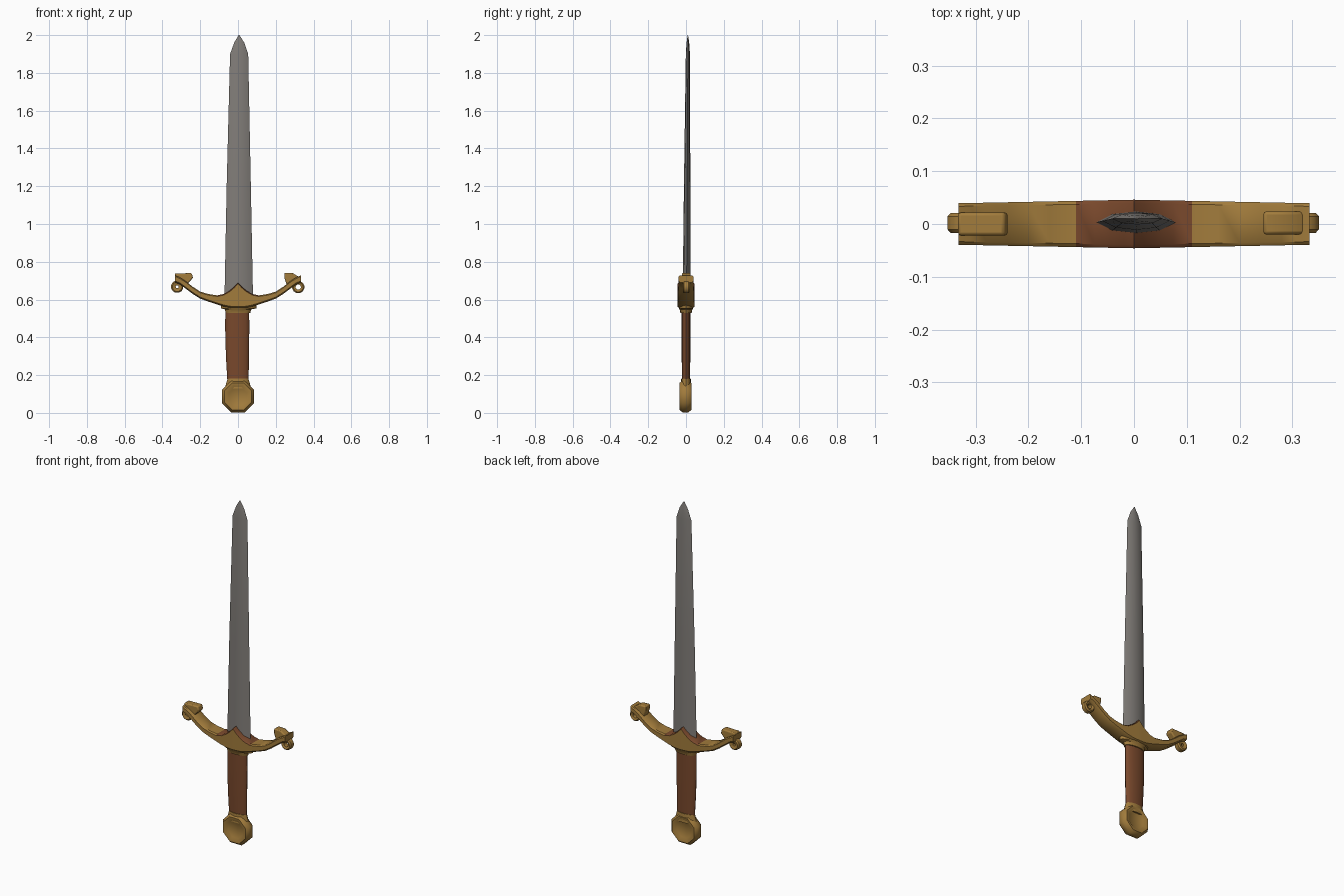
import bpy, bmesh, math
from math import cos, sin, pi

cube = bpy.data.objects.get("Cube")
if cube:
    bpy.data.objects.remove(cube, do_unlink=True)


def material(name, rgb):
    m = bpy.data.materials.new(name)
    m.use_nodes = True
    m.diffuse_color = (*rgb, 1)
    m.node_tree.nodes["Principled BSDF"].inputs["Base Color"].default_value = (*rgb, 1)
    return m


gold = material("aged gold", (0.36, 0.20, 0.045))
leather = material("brown leather", (0.19, 0.065, 0.025))
steel = material("grey steel", (0.22, 0.205, 0.19))


def finish(name, bm, mats, bevel=0, angle=35, rule=None):
    bmesh.ops.recalc_face_normals(bm, faces=bm.faces)
    bm.normal_update()
    if rule:
        for f in bm.faces:
            f.material_index = int(rule(f))
    mesh = bpy.data.meshes.new(name)
    bm.to_mesh(mesh)
    bm.free()
    ob = bpy.data.objects.new(name, mesh)
    bpy.context.collection.objects.link(ob)
    for m in mats:
        mesh.materials.append(m)
    if bevel:
        mod = ob.modifiers.new("soft edges", "BEVEL")
        mod.width, mod.segments, mod.limit_method = bevel, 2, "ANGLE"
    bpy.ops.object.select_all(action="DESELECT")
    ob.select_set(True)
    bpy.context.view_layer.objects.active = ob
    bpy.ops.object.shade_smooth_by_angle(angle=math.radians(angle))
    return ob


def loft(name, rings, mats, cyclic=False, **kw):
    """Skin a list of equal closed rings; cap the ends unless cyclic."""
    bm = bmesh.new()
    vs = [[bm.verts.new(p) for p in ring] for ring in rings]
    n = len(vs[0])
    for a, b in zip(vs, vs[1:] + vs[:1] if cyclic else vs[1:]):
        for i in range(n):
            j = (i + 1) % n
            bm.faces.new((a[i], a[j], b[j], b[i]))
    if not cyclic:
        bm.faces.new(vs[0])
        bm.faces.new(vs[-1])
    return finish(name, bm, mats, **kw)


def disc_rings(x, z, profile, sides, y0=0):
    """Rings around a y axis from (radius, y) pairs, with a flat at the bottom."""
    turn = [2 * pi * (i + 0.5) / sides for i in range(sides)]
    return [[(x + r * sin(a), y + y0, z - r * cos(a)) for a in turn] for r, y in profile]


def oval(cx, cy, rx, ry, z, sides=16):
    turn = [2 * pi * i / sides for i in range(sides)]
    return [(cx + rx * cos(a), cy + ry * sin(a), z) for a in turn]


def prism(name, outline, y0, y1, **kw):
    return loft(name, [[(x, y, z) for x, z in outline] for y in (y0, y1)], [gold], **kw)


# Blade: flat tapering section with a soft central ridge and thin edges
def blade_ring(z, x0, x1, y, t):
    c, w = (x0 + x1) / 2, (x1 - x0) / 2
    half = [(-1, 0), (-0.6, 0.75), (0, 1), (0.6, 0.75)]
    return [(c + s * u * w, y + s * v * t, z) for s in (1, -1) for u, v in half]


loft("blade", [blade_ring(*r) for r in (
    (0.58, -0.072, 0.08, 0.003, 0.021),
    (1.2, -0.06, 0.068, 0.006, 0.017),
    (1.9, -0.042, 0.054, 0.010, 0.011),
    (1.96, -0.02, 0.033, 0.010, 0.007),
    (2.0, 0.003, 0.008, 0.010, 0.001))], [steel], angle=25)

# Guard: mirrored sweeping arms with a pointed centre
half = [(0, 0.555, 0.69), (0.02, 0.555, 0.668), (0.045, 0.557, 0.647),
        (0.075, 0.563, 0.63), (0.11, 0.574, 0.622), (0.16, 0.59, 0.63),
        (0.2, 0.605, 0.642), (0.24, 0.63, 0.668), (0.28, 0.66, 0.70),
        (0.31, 0.682, 0.718), (0.333, 0.69, 0.728)]
stations = [(-x, b, t) for x, b, t in half[:0:-1]] + half
rings = []
for x, b, t in stations:
    d = 0.046 - 0.02 * abs(x)
    rings.append([(x, -d, b + 0.008), (x, -d * 0.75, b), (x, d * 0.75, b), (x, d, b + 0.008),
                  (x, d, t - 0.006), (x, d * 0.85, t), (x, -d * 0.85, t), (x, -d, t - 0.006)])
loft("guard", rings, [gold, leather], angle=40,
     rule=lambda f: f.normal.z > 0.3 and abs(f.calc_center_median().x) < 0.095)

# Guard ends: an upper block and a curled ring on each arm
prism("right_end_block", [(-0.335, 0.738), (-0.245, 0.74), (-0.238, 0.715),
                          (-0.27, 0.68), (-0.325, 0.70)], -0.022, 0.022, bevel=0.006)
prism("left_end_block", [(0.245, 0.742), (0.29, 0.74), (0.33, 0.715),
                         (0.32, 0.69), (0.26, 0.67), (0.245, 0.715)], -0.02, 0.024, bevel=0.006)
for name, x, z, hole in (("right_curl", -0.322, 0.668, 0.008), ("left_curl", 0.319, 0.666, 0.014)):
    profile = [(hole, -0.014), (0.026, -0.019), (0.033, -0.012),
               (0.033, 0.012), (0.026, 0.019), (hole, 0.014)]
    loft(name, disc_rings(x, z, profile, 12, 0.002), [gold], cyclic=True, angle=40)

# Collar under the guard
loft("collar", [oval(0, 0, 0.065, 0.03, 0.53), oval(0, 0, 0.07, 0.034, 0.548),
                oval(0.004, 0, 0.093, 0.038, 0.553), oval(0.004, 0, 0.095, 0.042, 0.575)], [gold])

# Grip: flattened oval handle
loft("grip", [oval(0, 0, 0.056, 0.021, 0.165), oval(-0.003, 0, 0.061, 0.023, 0.3),
              oval(-0.004, 0, 0.064, 0.023, 0.45), oval(-0.004, 0, 0.063, 0.023, 0.545)], [leather])

# Pommel: faceted disc, dished on both sides, with a short neck
dish = [(0.05, 0.021), (0.064, 0.03), (0.078, 0.031), (0.092, 0.014)]
profile = [(r, -y) for r, y in dish] + dish[::-1]
loft("pommel", disc_rings(0, 0.087, profile, 8, -0.003), [gold], angle=40)
loft("pommel_neck", [oval(0, 0, 0.07, 0.028, 0.13), oval(0, 0, 0.055, 0.025, 0.182)], [gold])
